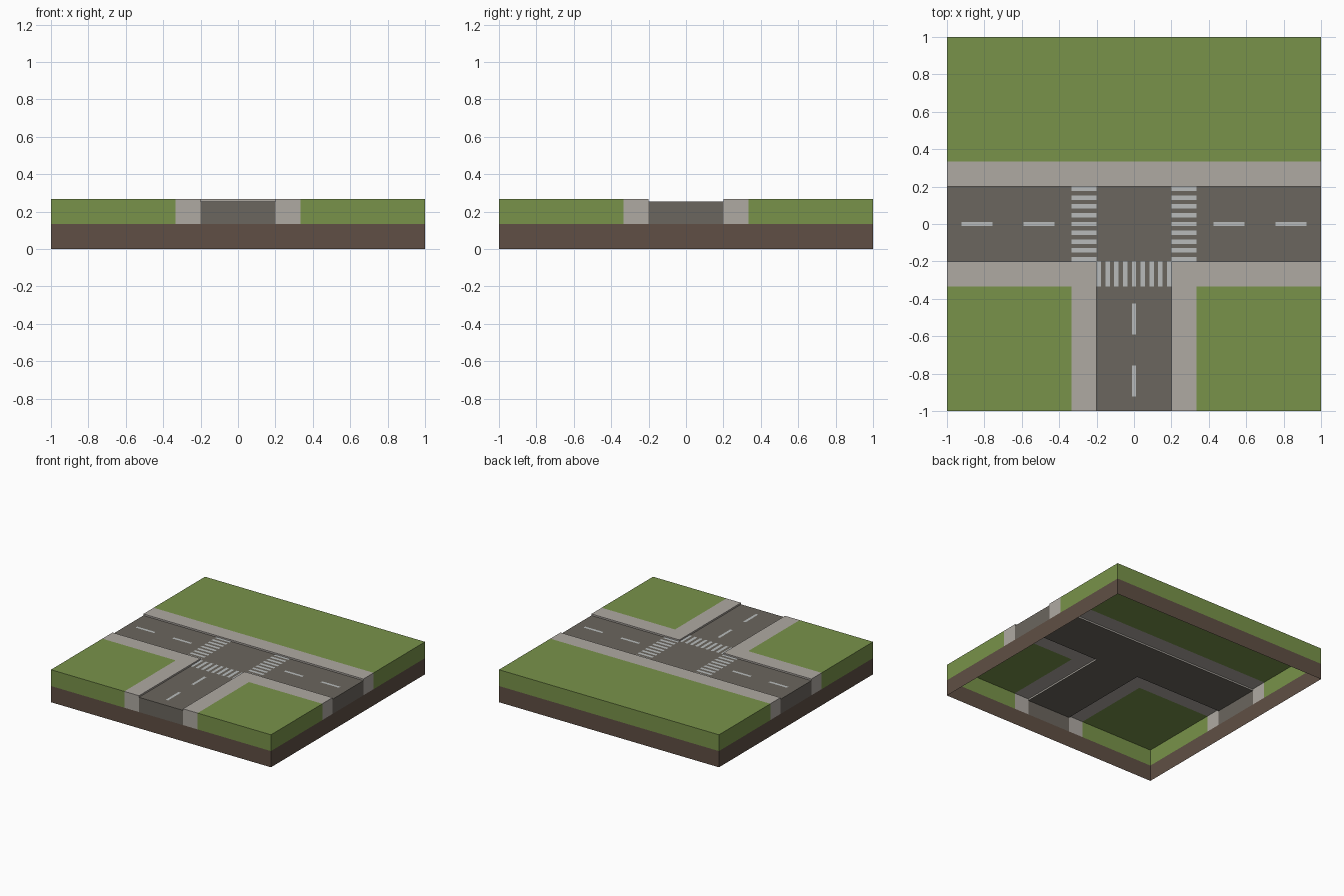
import bpy, bmesh

if "Cube" in bpy.data.objects:
    bpy.data.objects.remove(bpy.data.objects["Cube"])

MID, ROAD_Z, TOP = 0.133, 0.254, 0.267   # soil top, road level, pavement level
R, S = 0.2, 0.333                        # road half width, pavement outer edge


def material(name, rgb):
    m = bpy.data.materials.new(name)
    m.diffuse_color = (*rgb, 1)
    m.use_nodes = True
    m.node_tree.nodes["Principled BSDF"].inputs["Base Color"].default_value = m.diffuse_color
    return m


GRASS = material("grass", (0.19, 0.29, 0.068))
SOIL = material("soil", (0.115, 0.078, 0.058))
PAVE = material("pavement", (0.43, 0.40, 0.365))
ASPHALT = material("asphalt", (0.147, 0.133, 0.112))
PAINT = material("paint", (0.48, 0.50, 0.50))


def finish(bm, name, mat):
    mesh = bpy.data.meshes.new(name)
    bm.to_mesh(mesh)
    bm.free()
    mesh.materials.append(mat)
    obj = bpy.data.objects.new(name, mesh)
    bpy.context.collection.objects.link(obj)


def wall(bm, a, b, low, high):
    bm.faces.new([bm.verts.new((*p, z)) for p, z in
                  ((a, low), (b, low), (b, high), (a, high))])


def slab(name, mat, outline, top, curb=False, low=MID, cap=True):
    """Open-bottomed layer: a cap, walls on the tile border, optional curb faces."""
    area = sum(a[0] * b[1] - b[0] * a[1]
               for a, b in zip(outline, outline[1:] + outline[:1]))
    if area < 0:
        outline = outline[::-1]
    bm = bmesh.new()
    if cap:
        bm.faces.new([bm.verts.new((*p, top)) for p in outline])
    for a, b in zip(outline, outline[1:] + outline[:1]):
        for i in (0, 1):
            if a[i] == b[i]:
                if abs(a[i]) == 1:
                    wall(bm, a, b, low, top)
                elif curb and abs(a[i]) == R:
                    wall(bm, a, b, ROAD_Z, top)
    bmesh.ops.remove_doubles(bm, verts=bm.verts, dist=1e-5)
    finish(bm, name, mat)


def rect(x0, x1, y0, y1):
    return [(x0, y0), (x1, y0), (x1, y1), (x0, y1)]


# Soil skirt, open above and below
slab("soil_skirt", SOIL, rect(-1, 1, -1, 1), MID, low=0, cap=False)

# T-shaped road
slab("road", ASPHALT, [(-1, -R), (-R, -R), (-R, -1), (R, -1), (R, -R),
                       (1, -R), (1, R), (-1, R)], ROAD_Z)

# Pavements and lawns
slab("back_pavement", PAVE, rect(-1, 1, R, S), TOP, curb=True)
slab("back_lawn", GRASS, rect(-1, 1, S, 1), TOP)
for side, s in (("left", -1), ("right", 1)):
    corner = [(1, -R), (R, -R), (R, -1), (S, -1), (S, -S), (1, -S)]
    slab(side + "_pavement", PAVE, [(s * x, y) for x, y in corner], TOP, curb=True)
    slab(side + "_lawn", GRASS, [(s * x, y) for x, y in rect(S, 1, -1, -S)], TOP)


# Painted markings for one arm, laid along +x then turned onto each arm
def markings(name, turn):
    bars = [(0.424, 0.590, -0.011, 0.011), (0.757, 0.923, -0.011, 0.011)]
    step = 2 * R / 17
    bars += [(R, S, -R + 2 * i * step, -R + (2 * i + 1) * step) for i in range(9)]
    bm = bmesh.new()
    for bar in bars:
        bm.faces.new([bm.verts.new((*turn(x, y), ROAD_Z + 0.0015))
                      for x, y in rect(*bar)])
    finish(bm, name, PAINT)


markings("right_markings", lambda x, y: (x, y))
markings("left_markings", lambda x, y: (-x, -y))
markings("front_markings", lambda x, y: (y, -x))
